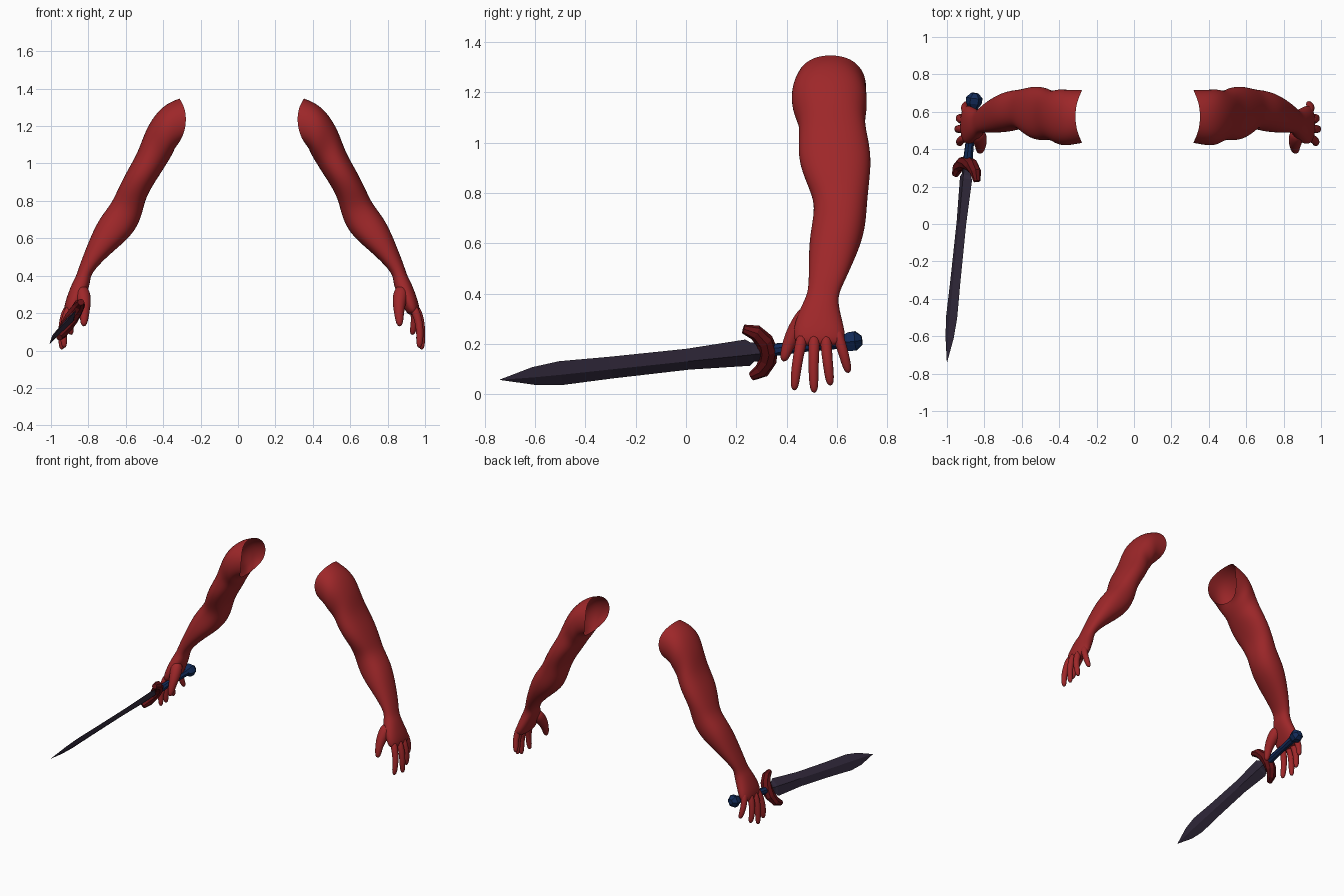
import bpy, bmesh, math
from mathutils import Vector

if "Cube" in bpy.data.objects:
    bpy.data.objects.remove(bpy.data.objects["Cube"])


def material(name, rgb):
    m = bpy.data.materials.new(name)
    m.use_nodes = True
    m.diffuse_color = (*rgb, 1)
    m.node_tree.nodes["Principled BSDF"].inputs["Base Color"].default_value = (*rgb, 1)
    return m


SKIN = material("red skin", (0.34, 0.02, 0.022))
GUARD = material("dark red guard", (0.13, 0.006, 0.008))
STEEL = material("dark violet steel", (0.035, 0.025, 0.05))
BLUE = material("dark blue grip", (0.006, 0.024, 0.1))


def loft(name, rings, mat, smooth=False, cap_start=True):
    """Skin a list of equal point rings, closing the ends."""
    bm = bmesh.new()
    rows = [[bm.verts.new(p) for p in ring] for ring in rings]
    n = len(rows[0])
    for a, b in zip(rows, rows[1:]):
        for i in range(n):
            j = (i + 1) % n
            bm.faces.new((a[i], a[j], b[j], b[i]))
    if cap_start:
        bm.faces.new(rows[0])
    bm.faces.new(rows[-1])
    bmesh.ops.recalc_face_normals(bm, faces=bm.faces)
    me = bpy.data.meshes.new(name)
    bm.to_mesh(me)
    bm.free()
    me.materials.append(mat)
    ob = bpy.data.objects.new(name, me)
    bpy.context.collection.objects.link(ob)
    if smooth:
        ob.modifiers.new("smooth", "SUBSURF").levels = 2
        ob.modifiers["smooth"].render_levels = 2
        me.polygons.foreach_set("use_smooth", [True] * len(me.polygons))
    return ob


def oval(centre, u, v, n, power=1.0):
    """Ring of n points spanned by half axes u and v; power < 1 squares it."""
    pts = []
    for i in range(n):
        a = 2 * math.pi * i / n
        c, s = math.cos(a), math.sin(a)
        c = math.copysign(abs(c) ** power, c)
        s = math.copysign(abs(s) ** power, s)
        pts.append(centre + u * c + v * s)
    return pts


def tube_rings(points, radii, n):
    """Round rings square to a path."""
    pts = [Vector(p) for p in points]
    rings = []
    for i, (p, r) in enumerate(zip(pts, radii)):
        d = (pts[min(i + 1, len(pts) - 1)] - pts[max(i - 1, 0)]).normalized()
        u = d.cross(Vector((1, 0, 0))).normalized()
        rings.append(oval(p, u * r, d.cross(u) * r, n))
    return rings


# Arm sections: outer x z, inner x z, front y, back y
ARM = [
    (.355, 1.35, .38, 1.08, .43, .72),
    (.42, 1.325, .385, 1.06, .415, .72),
    (.485, 1.265, .40, 1.03, .42, .725),
    (.54, 1.17, .425, .99, .45, .71),
    (.575, 1.06, .45, .95, .445, .73),
    (.635, .96, .49, .89, .445, .74),
    (.685, .86, .535, .81, .48, .73),
    (.715, .79, .55, .73, .512, .722),
    (.78, .71, .585, .645, .50, .717),
    (.82, .63, .645, .58, .488, .70),
    (.86, .53, .73, .51, .487, .665),
    (.89, .45, .80, .44, .487, .63),
    (.905, .40, .83, .395, .482, .608),
    (.928, .36, .83, .35, .46, .607),
    (.955, .29, .86, .28, .43, .625),
    (.97, .24, .885, .23, .425, .637),
    (.972, .19, .91, .185, .435, .628),
]

# Digits: path from knuckle to tip
DIGITS = {
    "thumb": [(.88, .50, .34), (.862, .45, .27), (.86, .41, .21), (.865, .385, .125)],
    "index_finger": [(.935, .465, .24), (.965, .45, .17), (.975, .437, .09), (.968, .43, .01)],
    "middle_finger": [(.945, .51, .24), (.978, .508, .16), (.982, .507, .08), (.982, .51, 0)],
    "ring_finger": [(.945, .555, .24), (.972, .56, .16), (.975, .567, .1), (.965, .575, .03)],
    "little_finger": [(.93, .595, .26), (.945, .615, .2), (.945, .63, .15), (.93, .648, .08)],
}

AXIS_X = 0.02  # the arms mirror about this x


def side_of(rings, sign):
    return [[Vector((AXIS_X + sign * (p.x - AXIS_X), p.y, p.z)) for p in r] for r in rings]


arm_rings = []
for xo, zo, xi, zi, y0, y1 in ARM:
    centre = Vector(((xo + xi) / 2, (y0 + y1) / 2, (zo + zi) / 2))
    u = Vector((xo - xi, 0, zo - zi)) / 2
    arm_rings.append(oval(centre, u, Vector((0, (y1 - y0) / 2, 0)), 16, 0.88))

# Scoop the open shoulder rim into a saddle
for i, p in enumerate(arm_rings[0]):
    p.x -= 0.05 * math.sin(2 * math.pi * i / 16) ** 2

for side, sign in (("left", 1), ("right", -1)):
    loft(side + "_arm", side_of(arm_rings, sign), SKIN, True, cap_start=False)
    for digit, path in DIGITS.items():
        radii = (.045, .044, .029, .02) if digit == "thumb" else (.028, .023, .022, .017)
        loft(side + "_" + digit, side_of(tube_rings(path, radii, 8), sign), SKIN, True)

# Sword frame: along the blade, across its width, through its thickness
pommel_point = Vector((-.855, .66, .21))
along = (Vector((-1.0, -.74, .057)) - pommel_point).normalized()
across = Vector((.53, 0, .85))
across = (across - along * across.dot(along)).normalized()
through = along.cross(across)


def sword_ring(s, width, depth, n):
    return oval(pommel_point + along * s, across * width, through * depth, n)


# Blade with a diamond section
BLADE = [(.36, .045, .018), (.40, .045, .018), (.42, .062, .019), (.66, .049, .016),
         (.97, .051, .014), (1.17, .056, .013), (1.28, .042, .01), (1.416, .001, .001)]
loft("blade", [sword_ring(s, w, d, 4) for s, w, d in BLADE], STEEL)

# Grip and faceted pommel
loft("grip", [sword_ring(s, r, r, 8) for s, r in ((.02, .026), (.17, .022), (.33, .026))], BLUE)
loft("pommel", [sword_ring(s, r, r, 6) for s, r in
                ((-.04, .02), (-.015, .044), (.015, .042), (.04, .026))], BLUE)

# Crescent guard with horns towards the blade
HORN = [(.42, .112, .018), (.375, .09, .031), (.345, .045, .036)]
crescent = HORN + [(.337, 0, .038)] + [(s, -w, r) for s, w, r in reversed(HORN)]
guard_path = [pommel_point + along * s + across * w for s, w, r in crescent]
loft("guard", tube_rings(guard_path, [r for s, w, r in crescent], 8), GUARD)
